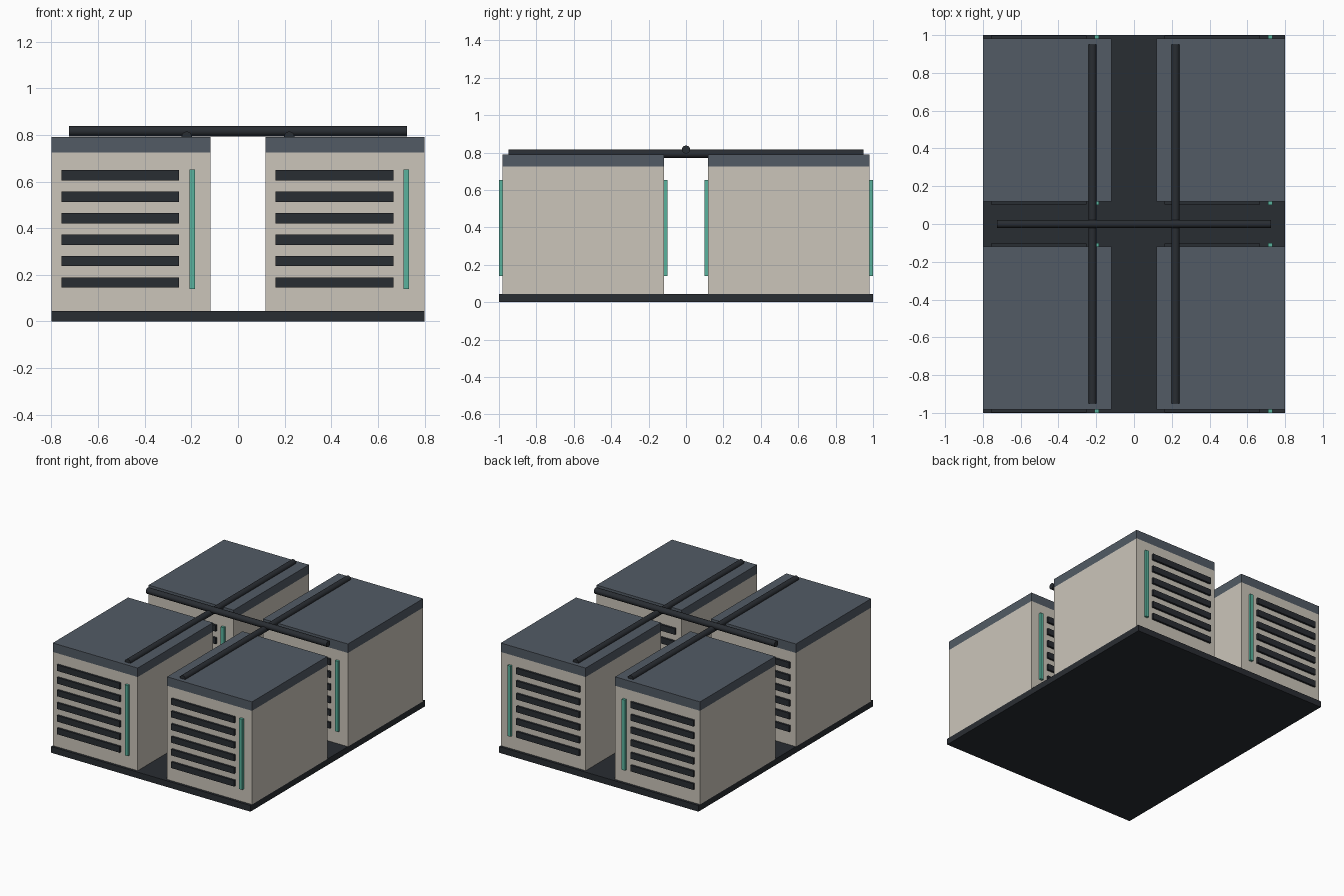
import bpy, math

if "Cube" in bpy.data.objects:
    bpy.data.objects.remove(bpy.data.objects["Cube"])


def material(name, rgb):
    m = bpy.data.materials.new(name)
    m.diffuse_color = (*rgb, 1)
    m.use_nodes = True
    m.node_tree.nodes["Principled BSDF"].inputs["Base Color"].default_value = m.diffuse_color
    return m


BEIGE = material("beige_panel", (0.60, 0.56, 0.49))
SLATE = material("slate_roof", (0.085, 0.105, 0.13))
DARK = material("dark_metal", (0.022, 0.026, 0.032))
TEAL = material("teal_strip", (0.10, 0.45, 0.34))


def box(name, lo, hi, mat):
    verts = [(x, y, z) for x in (lo[0], hi[0]) for y in (lo[1], hi[1]) for z in (lo[2], hi[2])]
    faces = [(0, 1, 3, 2), (4, 6, 7, 5), (0, 4, 5, 1), (2, 3, 7, 6), (0, 2, 6, 4), (1, 5, 7, 3)]
    me = bpy.data.meshes.new(name)
    me.from_pydata(verts, [], faces)
    me.materials.append(mat)
    ob = bpy.data.objects.new(name, me)
    bpy.context.collection.objects.link(ob)
    return ob


def pipe(name, loc, length, rot):
    bpy.ops.mesh.primitive_cylinder_add(vertices=12, radius=0.022, depth=length,
                                        location=loc, rotation=rot)
    ob = bpy.context.object
    ob.name = name
    ob.data.materials.append(DARK)
    bpy.ops.object.shade_smooth_by_angle(angle=math.radians(35))


# skid base
box("base_plate", (-0.8, -1, 0), (0.8, 1, 0.045), DARK)

# four cabinets with louvres and status strips on both y faces
for cx in (-0.459, 0.459):
    for cy in (-0.55, 0.55):
        x0, x1, y0, y1 = cx - 0.341, cx + 0.341, cy - 0.432, cy + 0.432
        box("cabinet_body", (x0, y0, 0.045), (x1, y1, 0.725), BEIGE)
        box("cabinet_roof", (x0, y0, 0.725), (x1, y1, 0.79), SLATE)
        for s in (-1, 1):
            face = cy + s * 0.432
            ya, yb = sorted((face - s * 0.01, face + s * 0.015))
            for i in range(6):
                z = 0.167 + i * 0.092
                box("louvre", (cx - 0.298, ya, z - 0.022), (cx + 0.207, yb, z + 0.022), DARK)
            ya, yb = sorted((face - s * 0.01, face + s * 0.018))
            box("status_strip", (cx + 0.25, ya, 0.14), (cx + 0.275, yb, 0.652), TEAL)

# roof pipes
for x in (-0.22, 0.22):
    pipe("long_pipe", (x, 0, 0.793), 1.9, (math.pi / 2, 0, 0))
pipe("cross_pipe", (0, 0, 0.816), 1.45, (0, math.pi / 2, 0))
